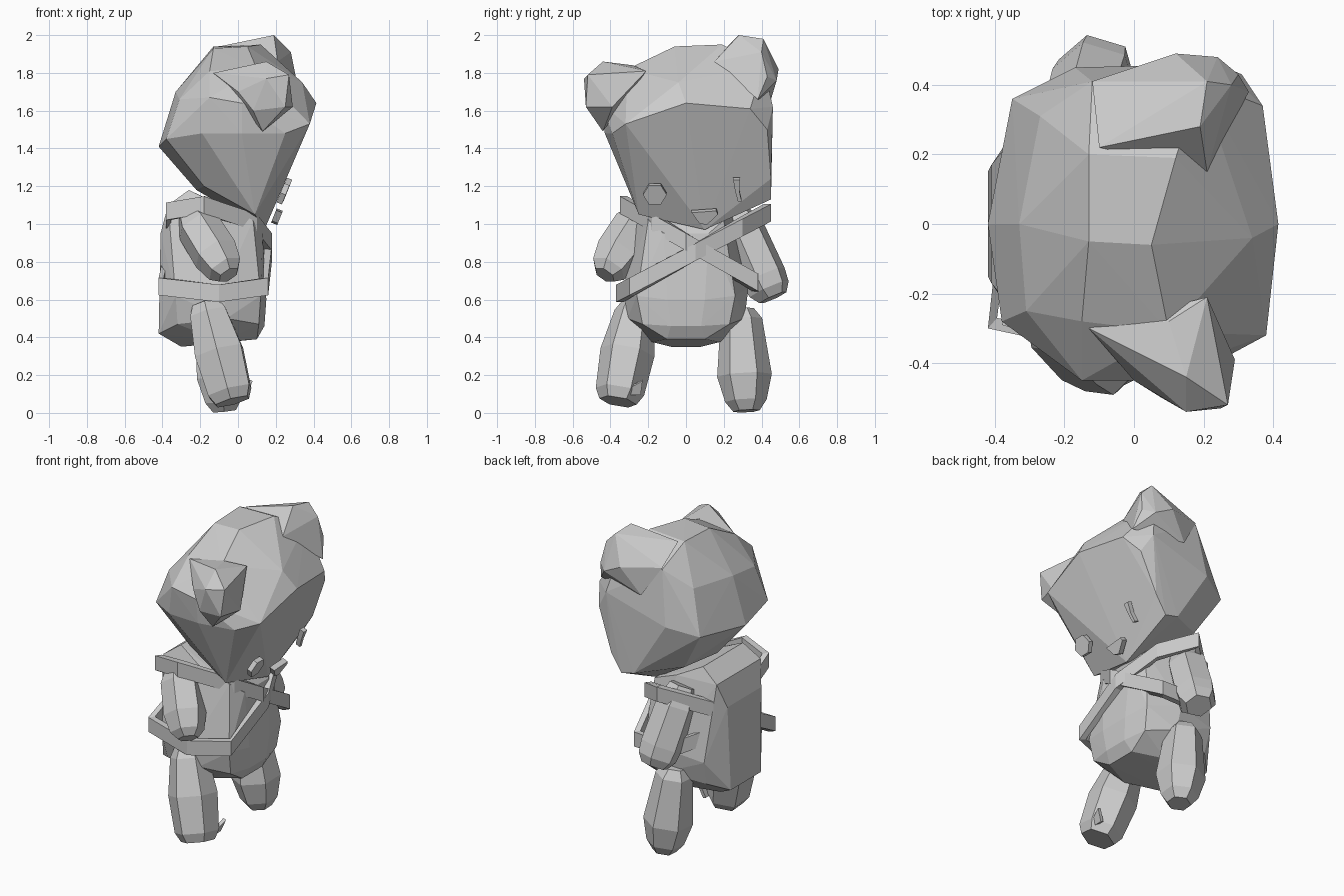
import bpy, bmesh, math
from mathutils import Vector, Matrix

cube = bpy.data.objects.get("Cube")
if cube:
    bpy.data.objects.remove(cube, do_unlink=True)

grey = bpy.data.materials.new("plain grey")
grey.use_nodes = True
tone = (0.6, 0.6, 0.6, 1)
grey.diffuse_color = tone
grey.node_tree.nodes["Principled BSDF"].inputs["Base Color"].default_value = tone


def finish(name, bm):
    """Turn a bmesh into a flat shaded object."""
    bmesh.ops.recalc_face_normals(bm, faces=bm.faces[:])
    mesh = bpy.data.meshes.new(name)
    bm.to_mesh(mesh)
    bm.free()
    mesh.materials.append(grey)
    obj = bpy.data.objects.new(name, mesh)
    bpy.context.scene.collection.objects.link(obj)
    return obj


def hull(name, points, mirrored=False):
    """Faceted block wrapped around its corner points."""
    bm = bmesh.new()
    for x, y, z in points:
        bm.verts.new((x, y, z))
        if mirrored and y:
            bm.verts.new((x, -y, z))
    result = bmesh.ops.convex_hull(bm, input=bm.verts[:])
    loose = {v for v in result["geom_interior"] + result["geom_unused"]
             if isinstance(v, bmesh.types.BMVert)}
    bmesh.ops.delete(bm, geom=list(loose), context="VERTS")
    return finish(name, bm)


def limb(name, start, end, widths, turn=0.0, sides=6):
    """Tapered limb; widths lists (position along axis, radius)."""
    start, end = Vector(start), Vector(end)
    axis = end - start
    spin = axis.to_track_quat("Z", "Y")
    bm = bmesh.new()
    rings = []
    for t, radius in widths:
        ring = []
        for i in range(sides):
            a = math.tau * i / sides + turn
            offset = spin @ Vector((math.cos(a), math.sin(a), 0))
            ring.append(bm.verts.new(start + axis * t + offset * radius))
        rings.append(ring)
    for low, high in zip(rings, rings[1:]):
        for i in range(sides):
            j = (i + 1) % sides
            bm.faces.new((low[i], low[j], high[j], high[i]))
    bm.faces.new(rings[0])
    bm.faces.new(rings[-1])
    return finish(name, bm)


def strap(name, outline, height, slope, half=0.046, thick=0.04):
    """Closed band around the body, sloping from side to side."""
    bm = bmesh.new()
    rows = []
    for x, y in outline:
        centre = Vector((-0.13, 0.03))
        inward = (centre - Vector((x, y))).normalized() * thick
        row = []
        for px, py, dz in ((x, y, -half), (x, y, half),
                           (x + inward.x, y + inward.y, half),
                           (x + inward.x, y + inward.y, -half)):
            row.append(bm.verts.new((px, py, height + slope * y + dz)))
        rows.append(row)
    for a, b in zip(rows, rows[1:] + rows[:1]):
        for i in range(4):
            j = (i + 1) % 4
            bm.faces.new((a[i], a[j], b[j], b[i]))
    return finish(name, bm)


def plate(name, outline, place, depth):
    """Flat shape extruded out of the face; outline is (y, z) around place."""
    bm = bmesh.new()
    face = bm.faces.new([bm.verts.new((0, y, z)) for y, z in outline])
    out = bmesh.ops.extrude_face_region(bm, geom=[face])["geom"]
    moved = [v for v in out if isinstance(v, bmesh.types.BMVert)]
    bmesh.ops.translate(bm, verts=moved, vec=(depth, 0, 0))
    obj = finish(name, bm)
    obj.data.transform(Matrix.Translation(place) @ Matrix.Rotation(0.38, 4, "Y"))
    return obj


# Head, tilted forward and to one side
hull("head", [
    # brow and face
    (.415, 0, 1.64), (.34, -.04, 1.75), (.38, -.32, 1.53), (.37, .34, 1.61),
    (.31, .43, 1.5), (.21, .45, 1.24), (.14, .45, 1.13), (.14, .1, .97),
    (.09, -.25, 1.05), (.25, -.39, 1.48),
    # crown
    (-.13, -.05, 1.93), (.05, -.06, 1.94), (-.15, -.28, 1.81), (.1, -.31, 1.82),
    (-.13, .2, 1.94), (.12, .19, 1.95), (-.12, .41, 1.84), (.19, .41, 1.84),
    # back
    (-.33, 0, 1.7), (-.31, -.25, 1.66), (-.27, .31, 1.72),
    (-.42, 0, 1.41), (-.38, -.28, 1.45), (-.35, .36, 1.45),
    # cheeks and underside
    (-.15, -.45, 1.67), (-.19, -.42, 1.48), (.02, -.43, 1.48), (.02, -.45, 1.64),
    (-.17, .45, 1.5), (.24, .46, 1.62), (.05, .45, 1.15),
    (-.22, 0, 1.18), (-.18, -.22, 1.2), (-.2, .3, 1.2)])

# Ears, with broad bases blending into the crown
hull("right_ear", [
    (0, -.45, 1.7), (.15, -.44, 1.86), (.27, -.52, 1.79), (.25, -.53, 1.62),
    (.13, -.44, 1.49), (.15, -.54, 1.77), (.08, -.5, 1.6), (.1, -.28, 1.84),
    (.21, -.21, 1.81), (-.13, -.3, 1.8), (.29, -.39, 1.62)])
hull("left_ear", [
    (.08, .25, 1.95), (.19, .28, 2), (.21, .41, 1.98), (.28, .4, 1.91),
    (.3, .43, 1.78), (.24, .48, 1.76), (.12, .49, 1.82), (.21, .15, 1.86),
    (0, .45, 1.66), (-.12, .41, 1.85), (-.1, .22, 1.94), (.33, .38, 1.66)])

# Body
hull("body", [
    (-.42, .15, .42), (-.41, .17, .95), (-.37, .22, 1.1), (-.26, .2, 1.18),
    (-.1, .24, 1.1), (.08, .2, 1.02), (.13, .12, .95),
    (-.33, .29, .62), (-.08, .33, .66), (.12, .26, .62), (.15, .1, .6),
    (-.32, .25, .47), (-.06, .31, .5), (.11, .23, .47),
    (-.3, .08, .35), (-.08, .18, .375), (.1, .1, .39), (.14, .08, .46)],
    mirrored=True)

# Crossed straps
strap("rising_strap", [
    (-.42, -.3), (-.1, -.37), (.16, -.3), (.18, .05), (.08, .3),
    (-.11, .45), (-.36, .24)], .825, .52)
strap("falling_strap", [
    (-.38, -.29), (-.18, -.35), (.1, -.18), (.18, 0), (.1, .38),
    (-.15, .39), (-.38, .2)], .905, -.56)

# Arms
limb("right_arm", (-.25, -.23, 1.05), (-.05, -.43, .73),
     [(0, .08), (.2, .12), (.65, .125), (.9, .1), (1, .06)])
limb("left_arm", (-.16, .26, 1.06), (-.1, .46, .61),
     [(0, .08), (.25, .12), (.75, .125), (.9, .115), (1, .08)])

# Legs
limb("right_leg", (-.17, -.26, .58), (-.03, -.36, .06),
     [(0, .08), (.1, .11), (.5, .145), (.9, .13), (1, .1)], turn=.5)
limb("left_leg", (-.13, .29, .55), (-.07, .32, .01),
     [(0, .07), (.1, .11), (.65, .145), (.9, .11), (1, .07)], turn=.5)

# Face details
hexagon = [(math.cos(math.tau * i / 6) * .063, math.sin(math.tau * i / 6) * .063)
           for i in range(6)]
plate("right_eye", hexagon, (.225, -.165, 1.165), .03)
plate("winking_eye", [(-.02, .065), (.015, .065), (.012, 0), (.025, -.06),
                      (.005, -.06), (-.01, 0)], (.235, .27, 1.185), .03)
plate("nose", [(-.07, .03), (.06, .04), (.07, .02), (.01, -.04), (-.03, -.03)],
      (.19, .1, 1.045), .035)

# Pad on the raised foot
plate("foot_pad", [(-.05, -.03), (.04, -.03), (.05, .05), (0, .02)],
      (.04, -.28, .13), .02)
